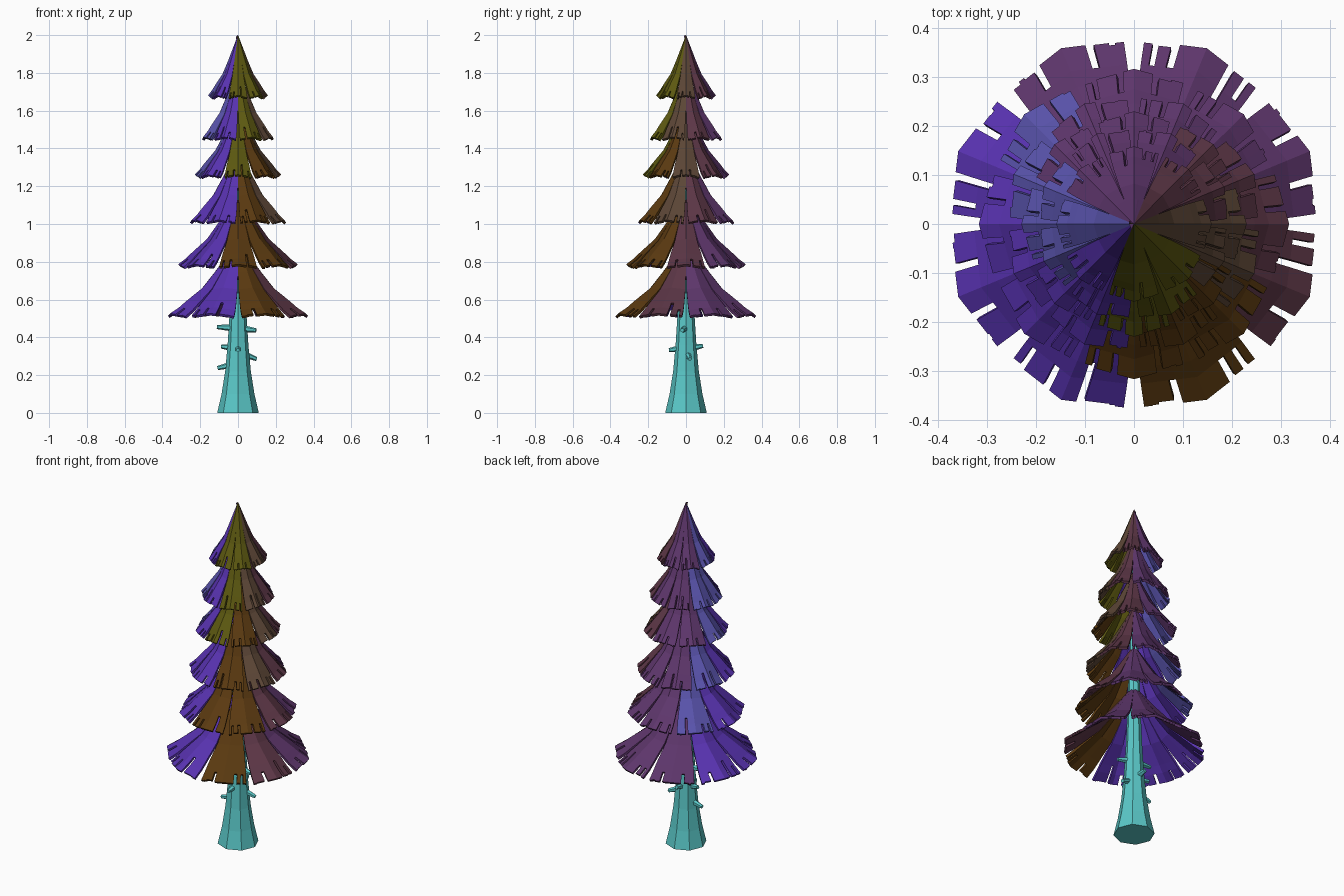
import bpy, bmesh, math, random
from mathutils import Vector

random.seed(4)
if "Cube" in bpy.data.objects:
    bpy.data.objects.remove(bpy.data.objects["Cube"])


def linear(c):
    c /= 255
    return c / 12.92 if c <= 0.04045 else ((c + 0.055) / 1.055) ** 2.4


def material(name, *rgb):
    m = bpy.data.materials.new(name)
    colour = [linear(c) for c in rgb] + [1]
    m.diffuse_color = colour
    m.use_nodes = True
    m.node_tree.nodes["Principled BSDF"].inputs["Base Color"].default_value = colour
    return m


teal = material("teal bark", 90, 200, 200)
foliage = {
    "O": material("olive", 92, 88, 16),
    "N": material("brown", 90, 57, 16),
    "G": material("grey brown", 92, 70, 54),
    "M": material("maroon", 92, 54, 70),
    "P": material("plum", 94, 54, 108),
    "B": material("blue violet", 88, 82, 170),
    "V": material("violet", 88, 50, 176),
}
KEYS = list(foliage)


def finish(name, bm, mats):
    mesh = bpy.data.meshes.new(name)
    bm.to_mesh(mesh)
    bm.free()
    for m in mats:
        mesh.materials.append(m)
    ob = bpy.data.objects.new(name, mesh)
    bpy.context.collection.objects.link(ob)
    return ob


def polar(r, angle, z):
    return Vector((r * math.cos(angle), r * math.sin(angle), z))


# Flared skirt profile: radius fraction, height above the hem
SKIRT = [(0.0, 0.38), (0.33, 0.22), (0.52, 0.135), (0.78, 0.06), (0.87, 0.032), (1.0, 0.0)]


def add_half_panel(bm, middle, side, radius, hem, stretch, mat):
    """Flat half of a folded panel, from the open gap (v=0) to the ridge (v=1)."""
    slit = random.uniform(0.4, 0.65)
    cols = [0, 0.14, 0.24, slit, slit + 0.13, 1]
    cut = {3}
    if random.random() < 0.45:
        cut.add(1)
    deep = random.random() < 0.3
    trim = [random.uniform(0.0, 0.05) if c < 4 else 0 for c in range(5)]
    grid = []
    for f, h in SKIRT:
        gap = math.radians(22.5 - 3.2 * f * f)
        z = hem + h * stretch
        ridge = polar(max(f * radius * 1.02, 0.0005), middle, z + 0.012 * f)
        edge = polar(max(f * radius * 0.985, 0.0005), middle + side * gap, z - 0.004 * f)
        grid.append([edge.lerp(ridge, v) for v in cols])
    for i in range(len(SKIRT) - 1):
        last = i == len(SKIRT) - 2
        for j in range(5):
            if j in cut and (last or (deep and j == 3 and i == len(SKIRT) - 3)):
                continue
            a, b, c, d = grid[i][j], grid[i + 1][j], grid[i + 1][j + 1], grid[i][j + 1]
            if last:  # ragged tooth ends
                b, c = b.lerp(a, trim[j] * 3), c.lerp(d, trim[j] * 3)
            loop = [a, b, c, d] if side < 0 else [d, c, b, a]
            face = bm.faces.new([bm.verts.new(p) for p in loop])
            face.material_index = mat


def add_tier(name, radius, hem, stretch, turned, colours):
    bm = bmesh.new()
    for k, key in enumerate(colours):
        middle = math.radians(270 + 45 * k + (0 if turned else 22.5))
        for side in (-1, 1):
            add_half_panel(bm, middle, side, radius, hem, stretch, KEYS.index(key))
    bmesh.ops.remove_doubles(bm, verts=bm.verts, dist=0.0008)
    ob = finish(name, bm, foliage.values())
    solid = ob.modifiers.new("thickness", "SOLIDIFY")
    solid.thickness = 0.014
    solid.offset = -1


# Tiers from top to bottom; colours run round from the front, one per panel
TIERS = [
    ("top_tier", 0.155, 1.67, 0.87, True, "OOGMPPBV"),
    ("second_tier", 0.195, 1.45, 1.0, False, "OGMPPBBV"),
    ("third_tier", 0.225, 1.25, 1.0, True, "ONGMPPBV"),
    ("fourth_tier", 0.26, 1.01, 1.05, False, "NGMPPBVV"),
    ("fifth_tier", 0.31, 0.775, 1.03, True, "NNMPPBVV"),
    ("bottom_tier", 0.38, 0.515, 1.05, False, "NMPPPVVV"),
]
for tier in TIERS:
    add_tier(*tier)

# Eight-sided flared trunk
bm = bmesh.new()
rings = []
for r, z in [(0.11, 0), (0.087, 0.1), (0.068, 0.22), (0.055, 0.36), (0.045, 0.52), (0.036, 0.75), (0.01, 1.65)]:
    rings.append([bm.verts.new(polar(r, math.tau * k / 8, z)) for k in range(8)])
for low, high in zip(rings, rings[1:]):
    for k in range(8):
        n = (k + 1) % 8
        bm.faces.new([low[k], low[n], high[n], high[k]])
bm.faces.new(rings[0][::-1])
bm.faces.new(rings[-1])
finish("trunk", bm, [teal])

# Broken twig stubs: direction, reach, root height, tip height
STUBS = [
    (180, 0.112, 0.45, 0.455), (-12, 0.098, 0.445, 0.437),
    (178, 0.108, 0.255, 0.237), (12, 0.1, 0.31, 0.285),
    (270, 0.09, 0.34, 0.332), (90, 0.09, 0.345, 0.355), (170, 0.09, 0.345, 0.352),
]
for n, (deg, reach, root_z, tip_z) in enumerate(STUBS):
    a = math.radians(deg)
    root, tip = polar(0.035, a, root_z), polar(reach, a, tip_z)
    axis = tip - root
    bm = bmesh.new()
    bmesh.ops.create_cone(bm, cap_ends=True, segments=6, radius1=0.018, radius2=0.011, depth=axis.length)
    stub = finish(f"twig_stub_{n + 1}", bm, [teal])
    stub.location = (root + tip) / 2
    stub.rotation_euler = axis.to_track_quat("Z", "Y").to_euler()
